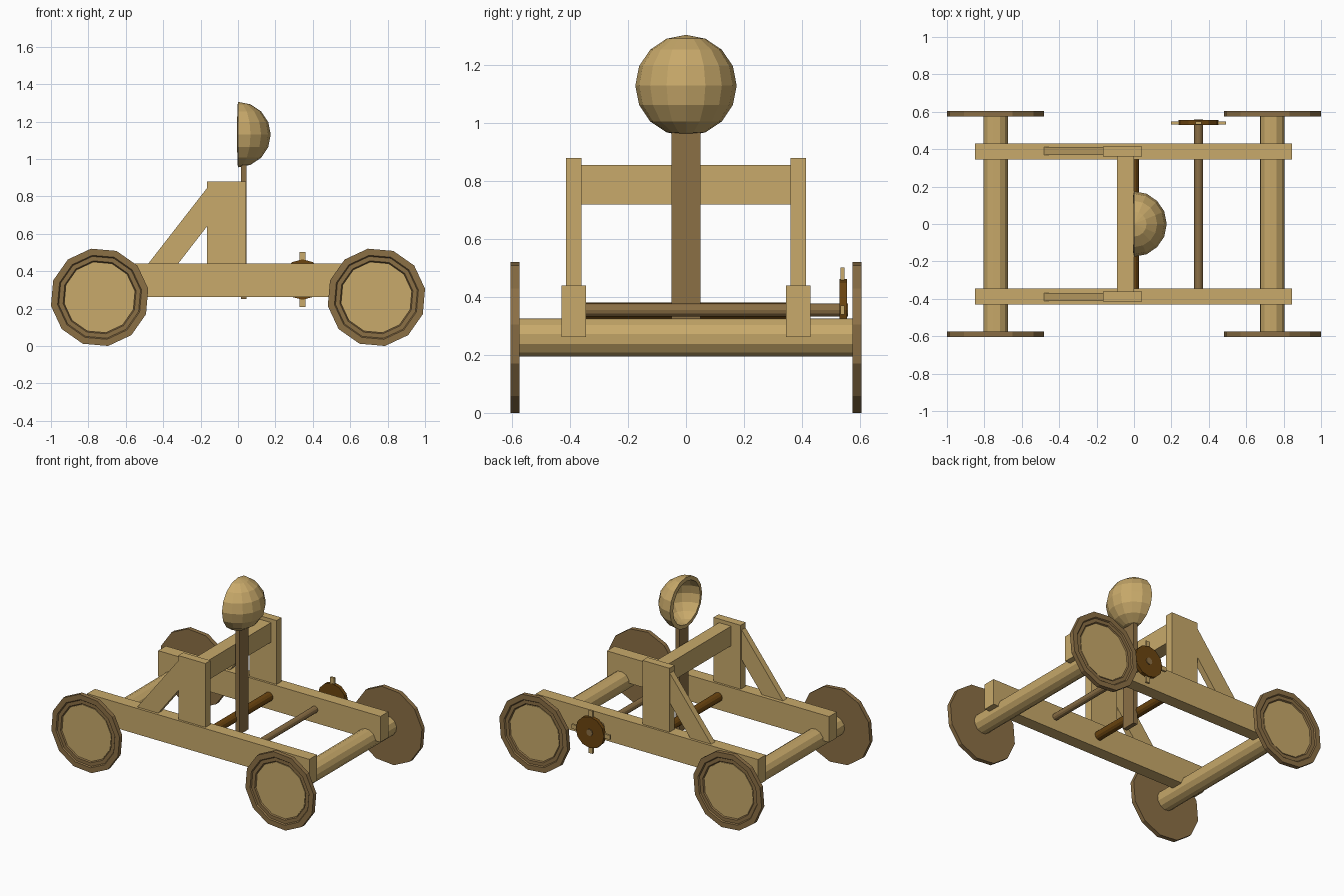
import bpy, bmesh, math

if "Cube" in bpy.data.objects:
    bpy.data.objects.remove(bpy.data.objects["Cube"])


def material(name, rgb):
    m = bpy.data.materials.new(name)
    m.diffuse_color = (*rgb, 1)
    m.use_nodes = True
    m.node_tree.nodes["Principled BSDF"].inputs["Base Color"].default_value = m.diffuse_color
    return m


LIGHT = material("light_wood", (0.58, 0.40, 0.145))
BROWN = material("brown_wood", (0.26, 0.16, 0.06))
DARK = material("dark_wood", (0.15, 0.06, 0.005))


def finish(name, bm, mat):
    bmesh.ops.recalc_face_normals(bm, faces=bm.faces)
    me = bpy.data.meshes.new(name)
    bm.to_mesh(me)
    bm.free()
    me.materials.append(mat)
    ob = bpy.data.objects.new(name, me)
    bpy.context.collection.objects.link(ob)
    return ob


def extrude_y(name, pts, y0, y1, mat):
    """Extrude an x-z outline from y0 to y1."""
    bm = bmesh.new()
    face = bm.faces.new([bm.verts.new((x, y0, z)) for x, z in pts])
    out = bmesh.ops.extrude_face_region(bm, geom=[face])
    for v in out["geom"]:
        if isinstance(v, bmesh.types.BMVert):
            v.co.y = y1
    return finish(name, bm, mat)


def box(name, x0, x1, y0, y1, z0, z1, mat):
    return extrude_y(name, [(x0, z0), (x1, z0), (x1, z1), (x0, z1)], y0, y1, mat)


def polygon(x, z, r, n, off=0):
    return [(x + r * math.cos(off + i * math.tau / n),
             z + r * math.sin(off + i * math.tau / n)) for i in range(n)]


def rod(name, x, z, r, y0, y1, mat, n=12, off=0):
    return extrude_y(name, polygon(x, z, r, n, off), y0, y1, mat)


TURN = math.radians(10)
WR, WZ, WX = 0.264, 0.26, 0.74


def wheel_rim(name, x, s):
    """Flat-sided wheel with a stepped recess on its outer face."""
    profile = [(WR, 0.575), (WR, 0.605), (0.228, 0.605), (0.222, 0.597),
               (0.198, 0.597), (0.192, 0.588)]
    bm = bmesh.new()
    rings = [[bm.verts.new((px, s * y, pz)) for px, pz in polygon(x, WZ, r, 12, TURN)]
             for r, y in profile]
    for a, b in zip(rings, rings[1:]):
        for i in range(12):
            j = (i + 1) % 12
            bm.faces.new((a[i], a[j], b[j], b[i]))
    bm.faces.new(rings[0])
    bm.faces.new(rings[-1])
    return finish(name, bm, BROWN)


# wheels and axles
for x, end in ((-WX, "left"), (WX, "right")):
    rod(f"axle_{end}", x, WZ, 0.067, -0.575, 0.575, LIGHT, 12, TURN)
    for s, side in ((-1, "front"), (1, "back")):
        wheel_rim(f"wheel_{end}_{side}", x, s)
        rod(f"wheel_disc_{end}_{side}", x, WZ, 0.19, s * 0.58, s * 0.592, LIGHT, 12, TURN)

# side frames
for s, side in ((-1, "front"), (1, "back")):
    box(f"rail_{side}", -0.85, 0.845, s * 0.345, s * 0.43, 0.262, 0.44, LIGHT)
    box(f"upright_{side}", -0.165, 0.042, s * 0.36, s * 0.415, 0.42, 0.88, LIGHT)
    extrude_y(f"brace_{side}", [(-0.48, 0.44), (-0.32, 0.44), (-0.165, 0.64),
                                (-0.165, 0.845)], s * 0.37, s * 0.412, LIGHT)

# crossbar, twisted rope bar and throwing arm
box("crossbar", -0.092, 0.0, -0.365, 0.365, 0.72, 0.855, LIGHT)
rod("rope_bar", -0.005, 0.35, 0.031, -0.35, 0.35, DARK)
box("throwing_arm", 0.015, 0.045, -0.05, 0.05, 0.25, 0.975, BROWN)

# hollow half-sphere bucket, open toward -x
bm = bmesh.new()
bmesh.ops.create_uvsphere(bm, u_segments=16, v_segments=8, radius=0.175)
bmesh.ops.bisect_plane(bm, geom=bm.verts[:] + bm.edges[:] + bm.faces[:], dist=1e-5,
                       plane_co=(0, 0, 0), plane_no=(-1, 0, 0), clear_outer=True)
bucket = finish("bucket", bm, LIGHT)
if sum(p.normal.dot(p.center) for p in bucket.data.polygons) < 0:
    bucket.data.flip_normals()
bucket.location = (0, 0, 1.13)
shell = bucket.modifiers.new("shell", "SOLIDIFY")
shell.thickness = 0.027
shell.offset = -1

# winch
rod("winch_rod", 0.345, 0.355, 0.023, -0.35, 0.56, BROWN)
rod("winch_wheel", 0.345, 0.355, 0.108, 0.53, 0.555, DARK)
box("winch_handle_upright", 0.33, 0.36, 0.533, 0.547, 0.208, 0.502, LIGHT)
box("winch_handle_level", 0.198, 0.492, 0.533, 0.547, 0.34, 0.37, LIGHT)
